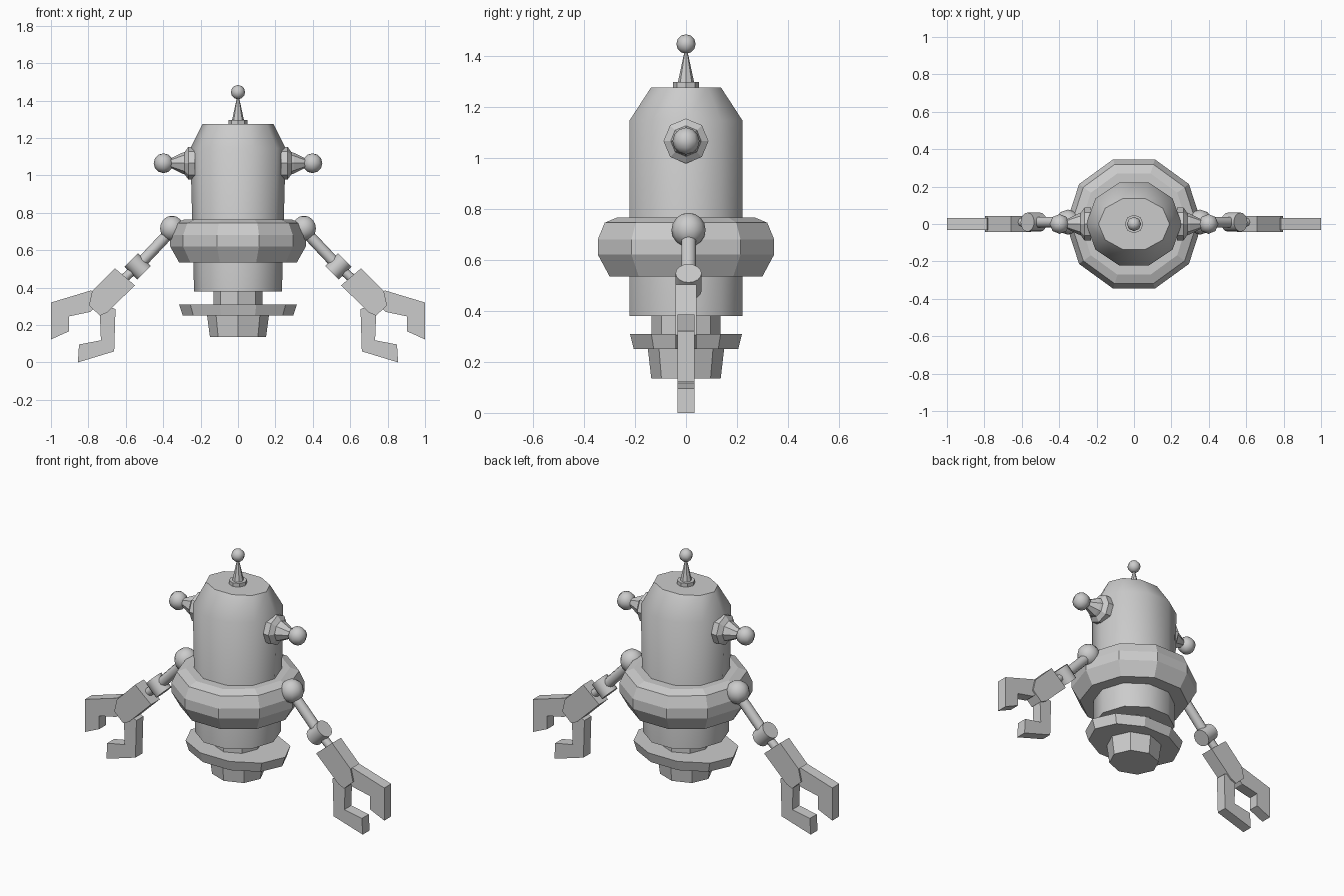
import bpy, bmesh
from math import cos, sin, pi, radians
from mathutils import Vector

if "Cube" in bpy.data.objects:
    bpy.data.objects.remove(bpy.data.objects["Cube"])


def make(name, bm, smooth=None, mirror=False):
    bmesh.ops.recalc_face_normals(bm, faces=bm.faces)
    me = bpy.data.meshes.new(name)
    bm.to_mesh(me)
    bm.free()
    ob = bpy.data.objects.new(name, me)
    bpy.context.collection.objects.link(ob)
    if smooth:
        bpy.ops.object.select_all(action='DESELECT')
        ob.select_set(True)
        bpy.context.view_layer.objects.active = ob
        bpy.ops.object.shade_smooth_by_angle(angle=radians(smooth))
    if mirror:
        m = ob.modifiers.new("mirror", 'MIRROR')
        m.use_axis[0] = True
    return ob


def loft(name, rings, sides, origin=(0, 0, 0), axis=(0, 0, 1), **kw):
    """Stack elliptical rings (rx, ry, height) along an axis and cap the ends."""
    bm = bmesh.new()
    q = Vector((0, 0, 1)).rotation_difference(Vector(axis).normalized())
    o = Vector(origin)
    loops = []
    for rx, ry, h in rings:
        loops.append([bm.verts.new(o + q @ Vector((rx * cos(2 * pi * i / sides),
                                                   ry * sin(2 * pi * i / sides), h)))
                      for i in range(sides)])
    for a, b in zip(loops, loops[1:]):
        for i in range(sides):
            j = (i + 1) % sides
            bm.faces.new((a[i], a[j], b[j], b[i]))
    bm.faces.new(loops[0][::-1])
    bm.faces.new(loops[-1])
    return make(name, bm, **kw)


def rod(name, p, q, r0, r1, sides, **kw):
    p, q = Vector(p), Vector(q)
    return loft(name, [(r0, r0, 0), (r1, r1, (q - p).length)], sides, p, q - p, **kw)


def ball(name, loc, r, seg, rows, **kw):
    bm = bmesh.new()
    bmesh.ops.create_uvsphere(bm, u_segments=seg, v_segments=rows, radius=r)
    bmesh.ops.translate(bm, vec=loc, verts=bm.verts)
    return make(name, bm, **kw)


def plate(name, outline, y, half, **kw):
    """Extrude an x-z outline in y."""
    bm = bmesh.new()
    f = bm.faces.new([bm.verts.new((x, y - half, z)) for x, z in outline])
    out = bmesh.ops.extrude_face_region(bm, geom=[f])["geom"]
    bmesh.ops.translate(bm, vec=(0, 2 * half, 0),
                        verts=[v for v in out if isinstance(v, bmesh.types.BMVert)])
    return make(name, bm, **kw)


# body and waist ring
loft("body", [(.235, .233, .38), (.255, .233, 1.145), (.19, .144, 1.275)], 10, smooth=40)
loft("waist_ring", [(.22, .22, .535), (.315, .315, .535), (.363, .363, .62), (.363, .363, .68),
                    (.335, .335, .745), (.285, .285, .765), (.22, .22, .765)], 10)

# base
loft("neck", [(.132, .136, .30), (.132, .136, .39)], 8)
loft("base_disc", [(.295, .215, .25), (.315, .231, .31)], 10)
loft("base_foot", [(.15, .136, .135), (.166, .15, .255)], 8)

# antenna
loft("antenna_base", [(.05, .05, 1.27), (.05, .05, 1.297)], 8)
loft("antenna_spike", [(.032, .032, 1.295), (.005, .005, 1.42)], 8)
ball("antenna_tip", (0, 0, 1.445), .038, 8, 6, smooth=50)

# ears
loft("ear", [(.088, .088, .23), (.088, .088, .265), (.06, .06, .285), (.055, .055, .30),
             (.02, .02, .37)], 8, (0, 0, 1.065), (1, 0, 0), mirror=True)
ball("ear_tip", (.398, 0, 1.065), .053, 8, 6, smooth=50, mirror=True)

# arms
Y = .01
ball("shoulder", (.353, Y, .717), .067, 10, 8, smooth=50, mirror=True)
rod("upper_arm", (.36, Y, .70), (.53, Y, .52), .03, .03, 10, smooth=40, mirror=True)
rod("elbow", (.502, Y, .479), (.57, Y, .547), .051, .051, 16, smooth=40, mirror=True)
rod("wrist", (.54, Y, .51), (.63, Y, .43), .024, .024, 8, smooth=50, mirror=True)

# hands
plate("forearm", [(.658, .503), (.551, .412), (.70, .267), (.738, .25), (.797, .305), (.78, .38)],
      0, .042, mirror=True)
plate("outer_finger", [(.785, .385), (1, .32), (1, .123), (.904, .166), (.904, .246), (.79, .27),
                       (.74, .32)], 0, .033, mirror=True)
plate("inner_finger", [(.655, .285), (.662, .059), (.856, 0), (.85, .096), (.733, .118),
                       (.738, .245), (.72, .31)], 0, .033, mirror=True)
